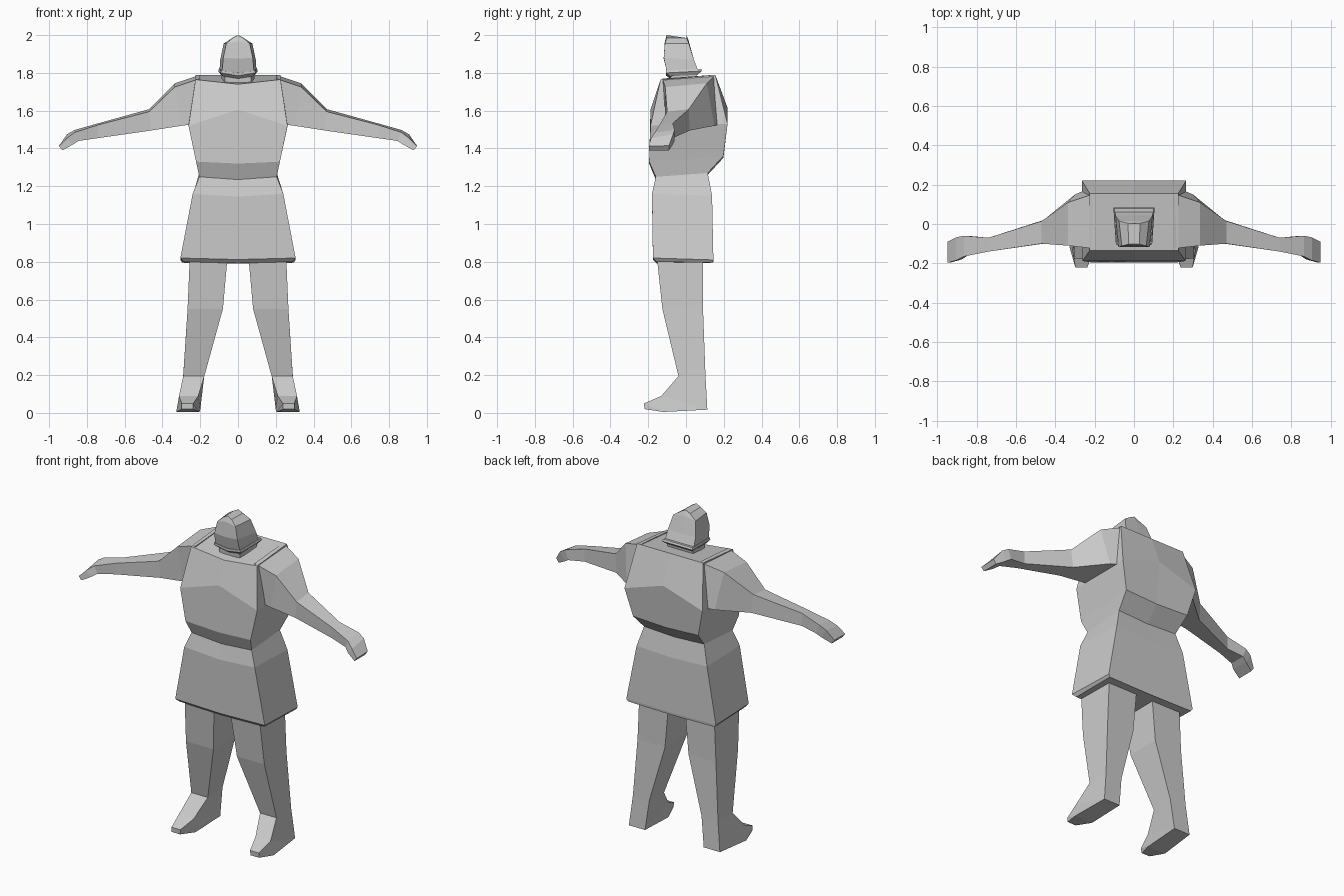
import bpy, bmesh

grey = bpy.data.materials.new("plain grey")
grey.diffuse_color = (0.6, 0.6, 0.6, 1)


def loft(name, rings, mirror=False):
    """Skin a list of equal-length point rings and close both ends."""
    bm = bmesh.new()
    loops = [[bm.verts.new(p) for p in ring] for ring in rings]
    n = len(loops[0])
    for a, b in zip(loops, loops[1:]):
        for i in range(n):
            j = (i + 1) % n
            bm.faces.new((a[i], a[j], b[j], b[i]))
    bm.faces.new(loops[0])
    bm.faces.new(loops[-1])
    bmesh.ops.recalc_face_normals(bm, faces=bm.faces)
    me = bpy.data.meshes.new(name)
    bm.to_mesh(me)
    bm.free()
    me.materials.append(grey)
    ob = bpy.data.objects.new(name, me)
    bpy.context.collection.objects.link(ob)
    if mirror:
        ob.modifiers.new("mirror", 'MIRROR').use_mirror_merge = False
    return ob


def body_ring(wf, yf, zf, wb, yb, zb, df=0.0, db=0.0):
    """Six points: front and back corners, with centre points offset in z."""
    return [(-wf, yf, zf), (0, yf, zf + df), (wf, yf, zf),
            (wb, yb, zb), (0, yb, zb + db), (-wb, yb, zb)]


# Tunic skirt, flared to the hem
loft("skirt", [
    body_ring(0.29, -0.155, 0.80, 0.295, 0.143, 0.795, -0.008, -0.005),
    body_ring(0.305, -0.175, 0.82, 0.305, 0.145, 0.81, -0.008, -0.005),
    body_ring(0.24, -0.18, 1.16, 0.24, 0.138, 1.15, -0.015, -0.01),
    body_ring(0.205, -0.16, 1.25, 0.205, 0.115, 1.27, -0.015, -0.01)])

# Chest, overhanging the waist
loft("torso", [
    body_ring(0.205, -0.16, 1.25, 0.205, 0.115, 1.27, -0.015, -0.01),
    body_ring(0.222, -0.195, 1.33, 0.222, 0.198, 1.36, -0.01, -0.01),
    body_ring(0.262, -0.188, 1.52, 0.265, 0.22, 1.53, 0.085, 0.085),
    body_ring(0.225, -0.135, 1.765, 0.225, 0.155, 1.79, -0.025)])


def arm_ring(xt, xb, tf, tb, bb, bf):
    """Four (y, z) corners: top front, top back, bottom back, bottom front."""
    return [(xt, *tf), (xt, *tb), (xb, *bb), (xb, *bf)]


# Arms from shoulder to fingertips
loft("arm", [
    arm_ring(0.20, 0.22, (-0.125, 1.77), (0.155, 1.79), (0.185, 1.53), (-0.11, 1.53)),
    arm_ring(0.335, 0.30, (-0.11, 1.725), (0.11, 1.745), (0.15, 1.52), (-0.11, 1.52)),
    arm_ring(0.47, 0.46, (-0.10, 1.595), (0.015, 1.608), (0.02, 1.495), (-0.10, 1.495)),
    arm_ring(0.74, 0.74, (-0.14, 1.525), (-0.07, 1.533), (-0.07, 1.455), (-0.135, 1.455)),
    arm_ring(0.865, 0.845, (-0.165, 1.485), (-0.06, 1.498), (-0.06, 1.44), (-0.16, 1.44)),
    arm_ring(0.905, 0.875, (-0.185, 1.455), (-0.068, 1.475), (-0.07, 1.42), (-0.18, 1.42)),
    arm_ring(0.947, 0.93, (-0.197, 1.412), (-0.09, 1.415), (-0.09, 1.39), (-0.195, 1.39)),
], True)


def leg_ring(x0, x1, yf, zf, yb, zb, bx0=None, bx1=None):
    """Inner and outer x, with front and back (y, z)."""
    c0 = x0 if bx0 is None else bx0
    c1 = x1 if bx1 is None else bx1
    return [(x0, yf, zf), (x1, yf, zf), (c1, yb, zb), (c0, yb, zb)]


# Legs that bend forward into the feet
loft("leg", [
    leg_ring(0.055, 0.255, -0.155, 0.83, 0.09, 0.83),
    leg_ring(0.08, 0.267, -0.125, 0.55, 0.09, 0.55),
    leg_ring(0.178, 0.29, -0.04, 0.195, 0.103, 0.20),
    leg_ring(0.21, 0.312, -0.13, 0.09, 0.113, 0.017, 0.20, 0.31),
    leg_ring(0.237, 0.298, -0.222, 0.05, -0.12, 0.005, 0.205, 0.327),
    leg_ring(0.237, 0.298, -0.222, 0.05, -0.22, 0.02, 0.24, 0.298),
], True)

# Neck between shoulders and helmet rim
loft("neck", [
    body_ring(0.07, -0.08, 1.73, 0.085, 0.05, 1.74),
    body_ring(0.07, -0.085, 1.80, 0.09, 0.06, 1.81)])

# Rim under the head
loft("head_rim", [
    body_ring(0.08, -0.085, 1.782, 0.09, 0.06, 1.79, -0.012),
    body_ring(0.092, -0.105, 1.80, 0.105, 0.085, 1.81, -0.015),
    body_ring(0.09, -0.105, 1.812, 0.10, 0.08, 1.822, -0.012)])

# Head, rising to a crest along the top
loft("head", [
    body_ring(0.085, -0.10, 1.80, 0.098, 0.065, 1.81),
    body_ring(0.078, -0.118, 1.88, 0.094, 0.042, 1.87, -0.005),
    body_ring(0.062, -0.112, 1.955, 0.076, 0.015, 1.955, 0.012, 0.012),
    body_ring(0.028, -0.102, 1.985, 0.03, 0.003, 1.985, 0.015, 0.015)])
